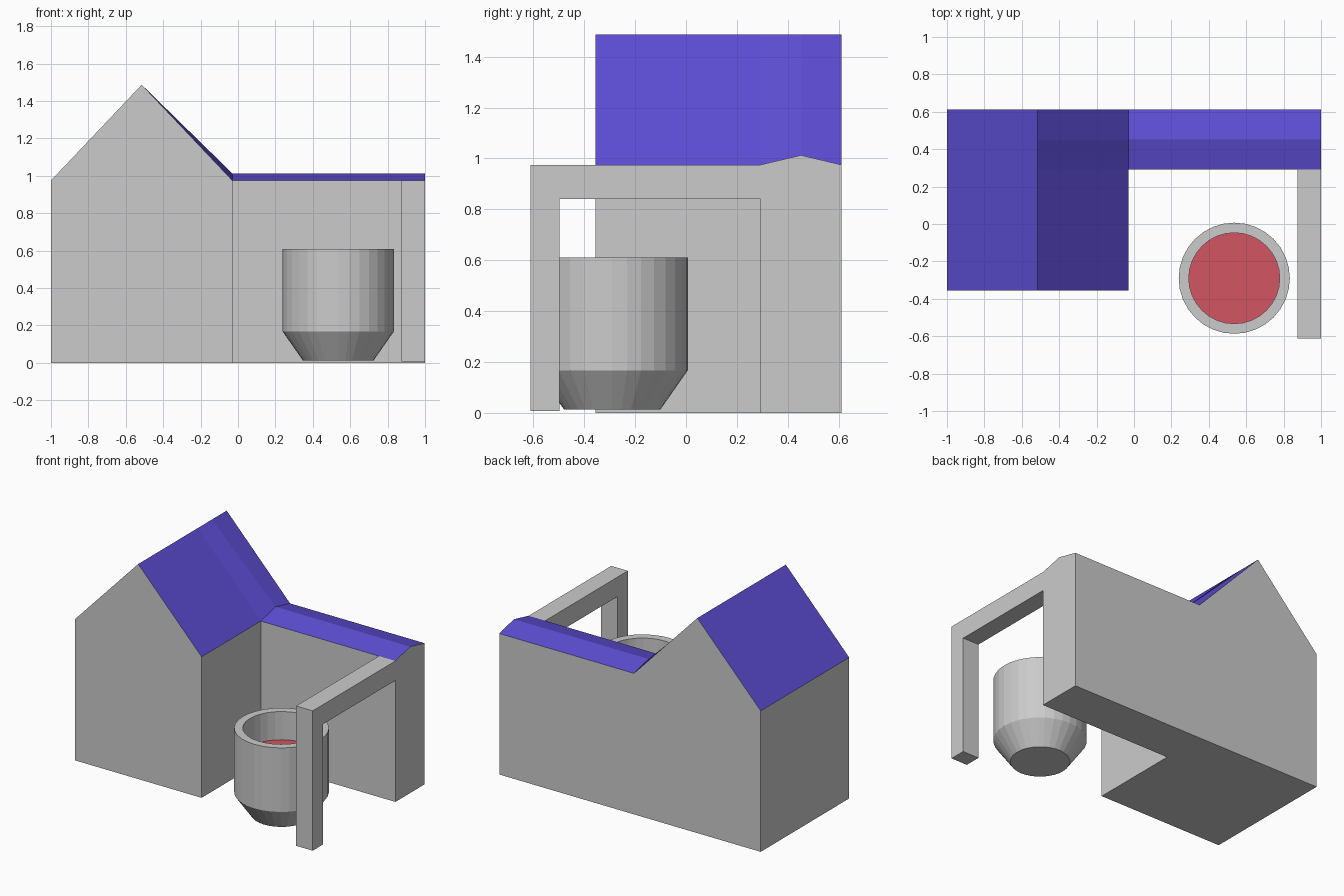
import bpy, bmesh, math

if "Cube" in bpy.data.objects:
    bpy.data.objects.remove(bpy.data.objects["Cube"])


def material(name, rgb):
    m = bpy.data.materials.new(name)
    m.diffuse_color = (*rgb, 1)
    m.use_nodes = True
    m.node_tree.nodes["Principled BSDF"].inputs["Base Color"].default_value = m.diffuse_color
    return m


def finish(bm, name, mats=()):
    me = bpy.data.meshes.new(name)
    bm.to_mesh(me)
    bm.free()
    for m in mats:
        me.materials.append(m)
    ob = bpy.data.objects.new(name, me)
    bpy.context.collection.objects.link(ob)
    return ob


wall = material("wall_grey", (0.8, 0.8, 0.8))
roof = material("roof_purple", (0.11, 0.075, 0.66))
red = material("liquid_red", (0.65, 0.09, 0.12))

# House with side wing: an L-shaped roof grid, its outline dropped to the floor
EAVE, PEAK, WING_PEAK = 0.975, 1.487, 1.013
xs = [-1, -0.515, -0.03, 1]
ys = [-0.355, 0.292, 0.452, 0.612]
bm = bmesh.new()
grid = {}
for i, x in enumerate(xs):
    for j, y in enumerate(ys):
        if (i, j) == (3, 0):
            continue
        z = PEAK if i == 1 else WING_PEAK if i >= 2 and j == 2 else EAVE
        grid[i, j] = bm.verts.new((x, y, z))
for i in range(3):
    for j in range(3):
        if (i, j) != (2, 0):
            f = bm.faces.new([grid[i, j], grid[i + 1, j],
                              grid[i + 1, j + 1], grid[i, j + 1]])
            f.material_index = 1
rim = [e for e in bm.edges if e.is_boundary]
new = bmesh.ops.extrude_edge_only(bm, edges=rim)["geom"]
for g in new:
    if isinstance(g, bmesh.types.BMVert):
        g.co.z = 0
    elif isinstance(g, bmesh.types.BMFace):
        g.material_index = 0
floor = bmesh.ops.edgeloop_fill(bm, edges=[e for e in bm.edges if e.is_boundary])
for f in floor["faces"]:
    f.material_index = 0
bmesh.ops.recalc_face_normals(bm, faces=bm.faces)
finish(bm, "house", (wall, roof))

# Overhanging beam and post: side profile (y, z) extruded along x
profile = [(0.292, 0.84), (0.292, 0.975), (-0.612, 0.975),
           (-0.612, 0.008), (-0.497, 0.008), (-0.497, 0.84)]
bm = bmesh.new()
f = bm.faces.new([bm.verts.new((0.873, y, z)) for y, z in profile])
ext = bmesh.ops.extrude_face_region(bm, geom=[f])["geom"]
bmesh.ops.translate(bm, vec=(0.127, 0, 0),
                    verts=[g for g in ext if isinstance(g, bmesh.types.BMVert)])
bmesh.ops.recalc_face_normals(bm, faces=bm.faces)
finish(bm, "beam_and_post")

# Round tub: (radius, z) profile turned around its axis
SIDES = 32
CX, CY, LEVEL = 0.536, -0.29, 0.415
tub = [(0.19, 0.014), (0.297, 0.167), (0.297, 0.61), (0.243, 0.61), (0.243, LEVEL)]
bm = bmesh.new()
rings = []
for r, z in tub:
    rings.append([bm.verts.new((CX + r * math.cos(2 * math.pi * k / SIDES),
                                CY + r * math.sin(2 * math.pi * k / SIDES), z))
                  for k in range(SIDES)])
for a, b in zip(rings, rings[1:]):
    for k in range(SIDES):
        n = (k + 1) % SIDES
        bm.faces.new([a[k], a[n], b[n], b[k]])
bm.faces.new(rings[0][::-1])
finish(bm, "tub")

# Liquid surface inside the tub
bpy.ops.mesh.primitive_circle_add(vertices=SIDES, radius=0.243, fill_type='NGON',
                                  location=(CX, CY, LEVEL))
liquid = bpy.context.object
liquid.name = "tub_liquid"
liquid.data.materials.append(red)
